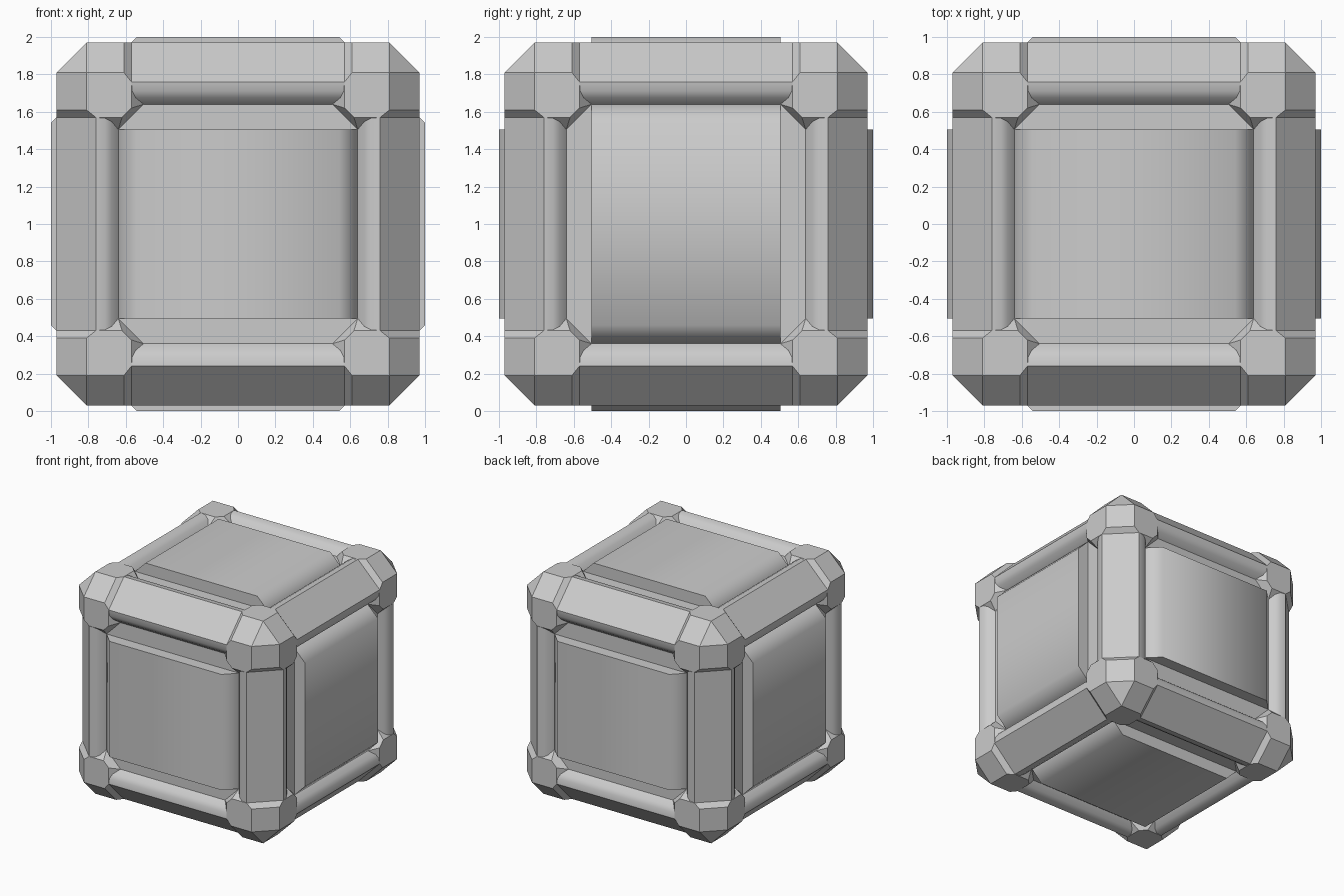
import bpy, bmesh, math
from itertools import product, permutations
from mathutils import Vector

if "Cube" in bpy.data.objects:
    bpy.data.objects.remove(bpy.data.objects["Cube"])

CENTRE = Vector((0, 0, 1))


def hull(name, points, smooth_angle=None):
    """Convex solid around points given relative to the crate centre."""
    bm = bmesh.new()
    for p in points:
        bm.verts.new(CENTRE + Vector(p))
    res = bmesh.ops.convex_hull(bm, input=bm.verts[:])
    junk = {v for v in res["geom_interior"] + res["geom_unused"]
            if isinstance(v, bmesh.types.BMVert) and not v.link_faces}
    bmesh.ops.delete(bm, geom=list(junk), context='VERTS')
    bmesh.ops.dissolve_limit(bm, angle_limit=math.radians(1),
                             verts=bm.verts[:], edges=bm.edges[:])
    bmesh.ops.recalc_face_normals(bm, faces=bm.faces[:])
    me = bpy.data.meshes.new(name)
    bm.to_mesh(me)
    bm.free()
    ob = bpy.data.objects.new(name, me)
    bpy.context.collection.objects.link(ob)
    if smooth_angle:
        bpy.ops.object.select_all(action='DESELECT')
        ob.select_set(True)
        bpy.context.view_layer.objects.active = ob
        bpy.ops.object.shade_smooth_by_angle(angle=math.radians(smooth_angle))
    return ob


def place(axes, values):
    p = [0, 0, 0]
    for a, v in zip(axes, values):
        p[a] = v
    return p


# Corner blocks: flat pads on three faces, joined by chamfers
pad = [(.81, .81), (.81, .61), (.76, .57), (.62, .57)]
pad += [(b, a) for a, b in pad[1:]]
pad = [(a, b, .97) for a, b in pad] + [(.64, .505, .90), (.505, .64, .90)]
for signs in product((-1, 1), repeat=3):
    pts = []
    for n in range(3):
        u, v = (n + 1) % 3, (n + 2) % 3
        for p in pad:
            q = place((u, v, n), p)
            pts.append([s * c for s, c in zip(signs, q)])
    hull("corner_block", pts)

# Edge beams: wide outer chamfer, rounded inner shoulders
half = [(.76, .97), (.71, .965), (.675, .945), (.64, .90)]
profile = half + [(b, a) for a, b in half] + [(.66, .66)]
for along in range(3):
    u, v = (along + 1) % 3, (along + 2) % 3
    for su, sv in product((-1, 1), repeat=2):
        pts = [place((u, v, along), (su * a, sv * b, e))
               for a, b in profile for e in (-.6, .6)]
        hull("edge_beam", pts, 40)

# Side panels: octagonal base plate with a raised trapezoid slab
# (normal axis, sloped axis, straight-walled axis)
for n, slope, wall in ((1, 0, 2), (0, 2, 1), (2, 0, 1)):
    for s in (-1, 1):
        octagon = [(a * sa, b * sb) for a, b in ((.64, .505), (.505, .64))
                   for sa, sb in product((-1, 1), repeat=2)]
        hull("panel_base", [place((slope, wall, n), (a, b, s * h))
                            for a, b in octagon for h in (.84, .90)])
        hull("raised_panel", [place((slope, wall, n), (sa * a, sb * .505, s * h))
                              for a, h in ((.64, .89), (.64, .90), (.54, 1.0))
                              for sa, sb in product((-1, 1), repeat=2)], 50)
